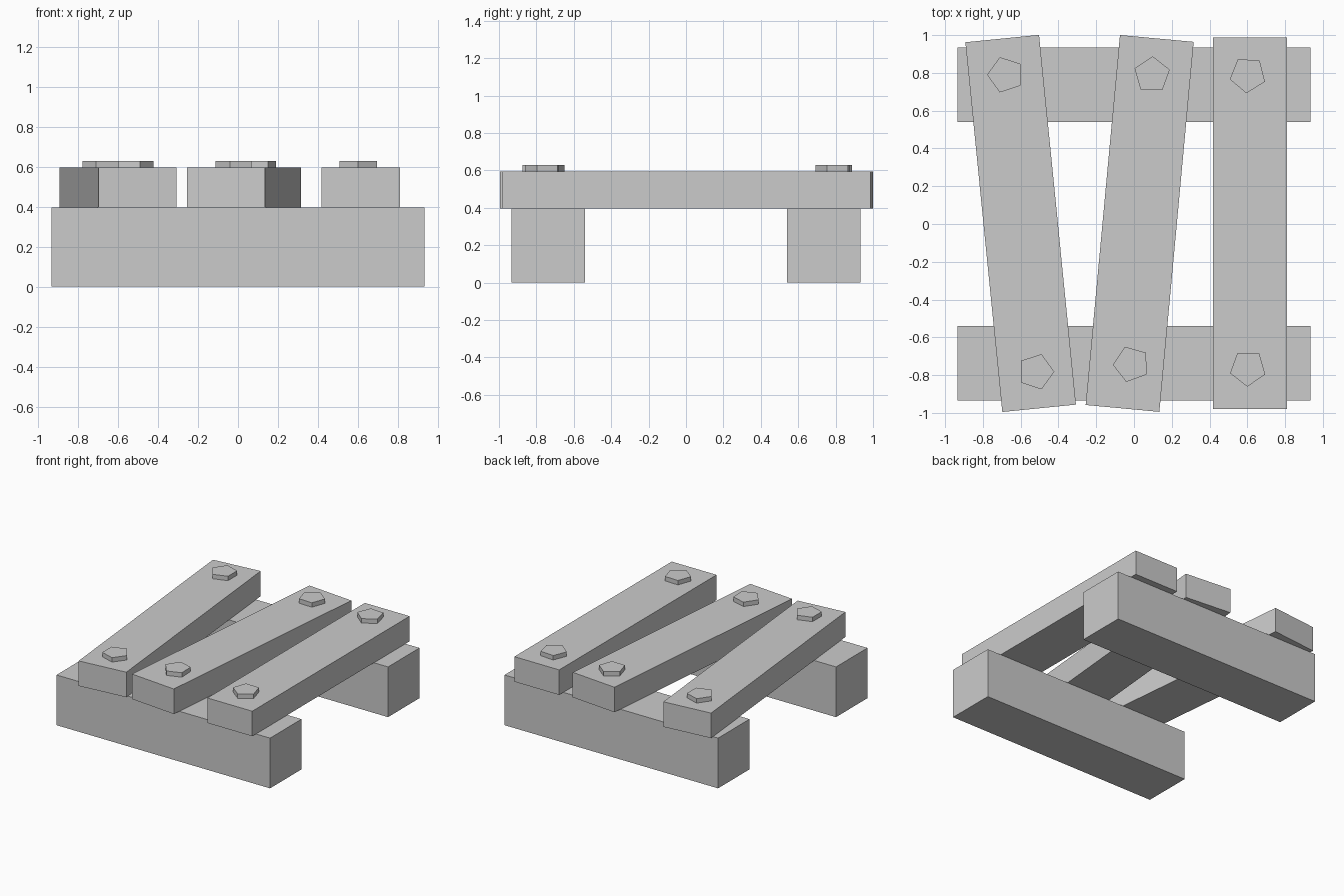
import bpy
from math import radians

if "Cube" in bpy.data.objects:
    bpy.data.objects.remove(bpy.data.objects["Cube"])


def box(name, center, size, angle=0):
    bpy.ops.mesh.primitive_cube_add(size=1, location=center, rotation=(0, 0, radians(angle)))
    ob = bpy.context.object
    ob.name = name
    ob.scale = size
    return ob


def bolt(name, x, y, angle):
    # five-sided bolt head; the first cylinder vertex points along +y
    bpy.ops.mesh.primitive_cylinder_add(vertices=5, radius=0.098, depth=0.035,
                                        location=(x, y, 0.6125),
                                        rotation=(0, 0, radians(angle - 90)))
    bpy.context.object.name = name


# Two cross beams on the ground
for side, y in (("front", -0.737), ("back", 0.737)):
    box(side + "_beam", (0, y, 0.1985), (1.868, 0.393, 0.397))

# Three loose planks: x centre, turn in degrees
for side, x, turn in (("left", -0.60, 5.7), ("middle", 0.03, -5.3), ("right", 0.615, 0)):
    box(side + "_plank", (x, 0.003, 0.496), (0.392, 1.967, 0.198), turn)

# Bolt heads: name, x, y, direction of one corner
for name, x, y, a in (("left_back", -0.68, 0.79, 180), ("middle_back", 0.095, 0.79, 88),
                      ("right_back", 0.602, 0.79, 266), ("left_front", -0.52, -0.782, 0),
                      ("middle_front", -0.014, -0.742, 182), ("right_front", 0.603, -0.763, 268)):
    bolt(name + "_bolt", x, y, a)
